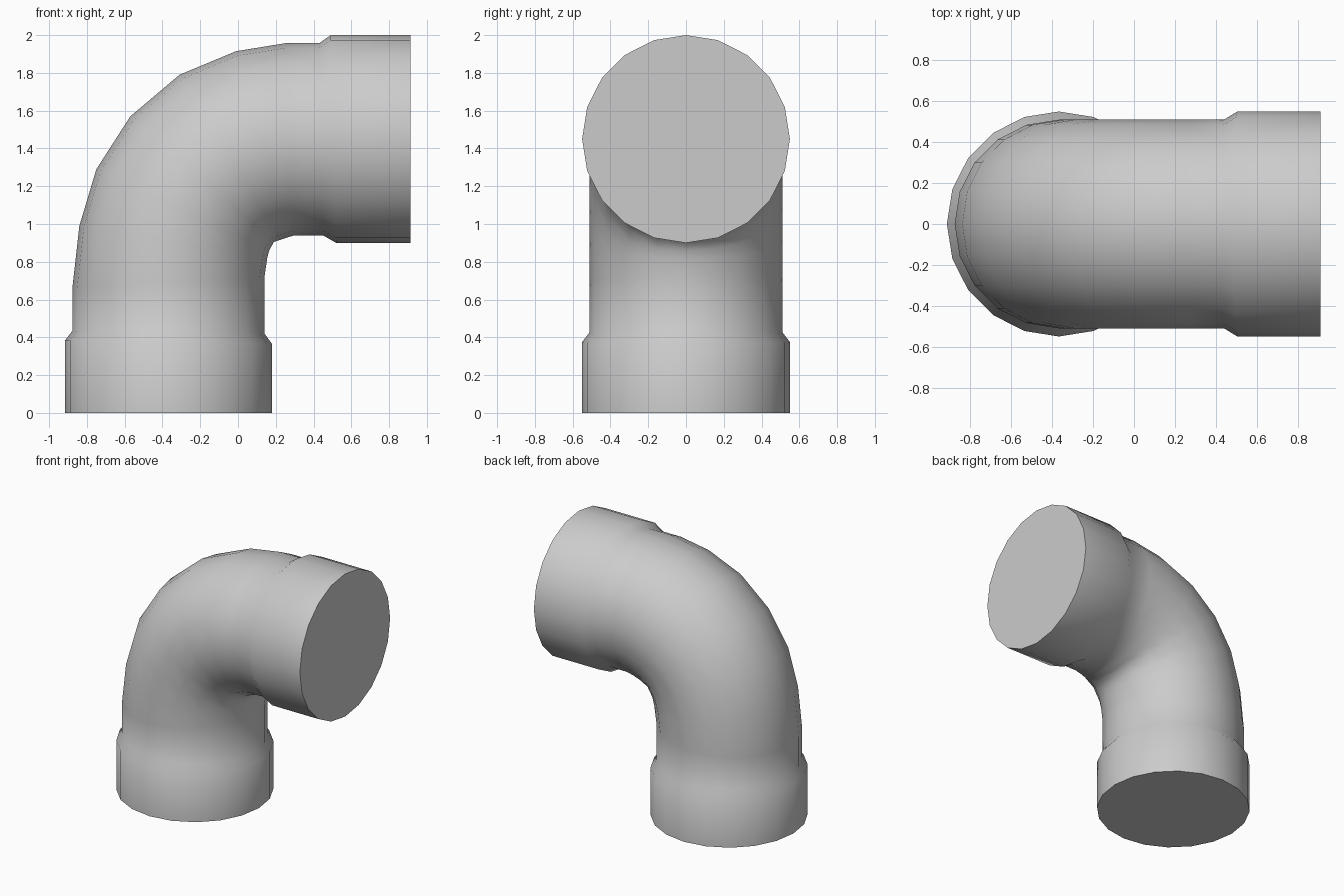
import bpy, bmesh, math
from mathutils import Vector

cube = bpy.data.objects.get("Cube")
if cube:
    bpy.data.objects.remove(cube, do_unlink=True)

SIDES = 20
PIPE, COLLAR = 0.51, 0.55

# Pipe stations: outer x, z / inner x, z / half width across y
stations = [
    (-0.915, 0.0, 0.18, 0.0, COLLAR),
    (-0.915, 0.385, 0.18, 0.365, COLLAR),
    (-0.877, 0.435, 0.14, 0.42, PIPE),
    (-0.877, 0.66, 0.14, 0.72, PIPE),
    (-0.84, 0.99, 0.155, 0.82, PIPE),
    (-0.75, 1.29, 0.165, 0.86, PIPE),
    (-0.57, 1.57, 0.19, 0.905, PIPE),
    (-0.31, 1.79, 0.225, 0.917, PIPE),
    (-0.01, 1.915, 0.265, 0.93, PIPE),
    (0.25, 1.957, 0.30, 0.94, PIPE),
    (0.43, 1.957, 0.45, 0.94, PIPE),
    (0.49, 2.0, 0.52, 0.90, COLLAR),
    (0.912, 2.0, 0.912, 0.90, COLLAR),
]


def add_ring(bm, ox, oz, ix, iz, width):
    outer, inner = Vector((ox, 0, oz)), Vector((ix, 0, iz))
    centre, arm = (outer + inner) / 2, (outer - inner) / 2
    ring = []
    for i in range(SIDES):
        a = math.tau * i / SIDES
        ring.append(bm.verts.new(centre + arm * math.cos(a)
                                 + Vector((0, width * math.sin(a), 0))))
    return ring


# Elbow body with both collars and flat end caps
bm = bmesh.new()
rings = [add_ring(bm, *s) for s in stations]
for a, b in zip(rings, rings[1:]):
    for i in range(SIDES):
        j = (i + 1) % SIDES
        bm.faces.new((a[i], a[j], b[j], b[i]))
bm.faces.new(rings[0])
bm.faces.new(rings[-1])
bmesh.ops.recalc_face_normals(bm, faces=bm.faces[:])
mesh = bpy.data.meshes.new("pipe_elbow")
bm.to_mesh(mesh)
bm.free()
elbow = bpy.data.objects.new("pipe_elbow", mesh)
bpy.context.collection.objects.link(elbow)

# Plain grey plastic
grey = bpy.data.materials.new("plain_grey")
grey.use_nodes = True
colour = (0.6, 0.6, 0.6, 1)
grey.diffuse_color = colour
grey.node_tree.nodes["Principled BSDF"].inputs["Base Color"].default_value = colour
mesh.materials.append(grey)

# Smooth pipe walls, crisp end caps
bpy.ops.object.select_all(action='DESELECT')
elbow.select_set(True)
bpy.context.view_layer.objects.active = elbow
bpy.ops.object.shade_smooth_by_angle(angle=math.radians(60))
